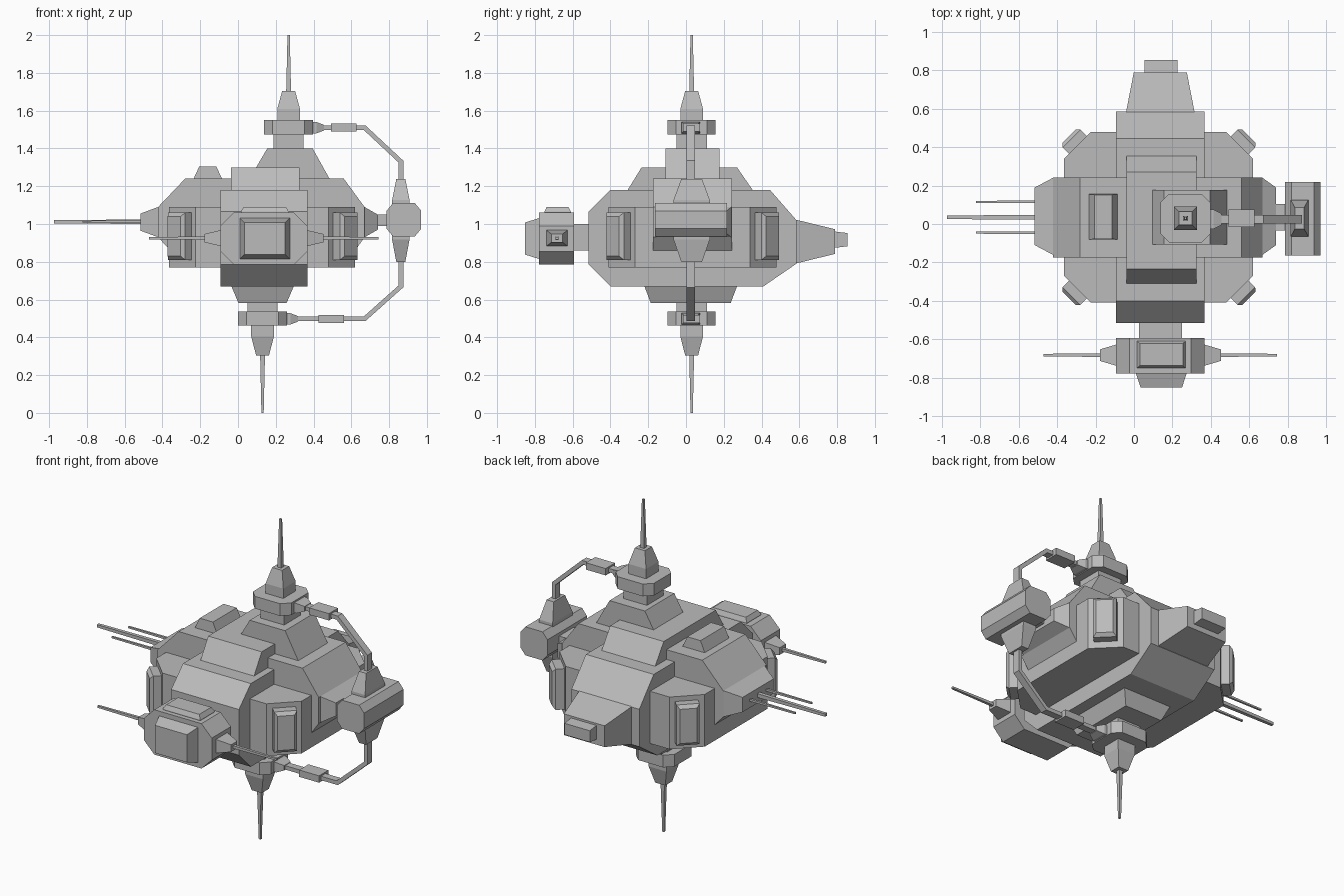
import bpy, bmesh, math
from mathutils import Vector, Matrix

if bpy.data.objects.get("Cube"):
    bpy.data.objects.remove(bpy.data.objects["Cube"])

GREY = bpy.data.materials.new("hull grey")
GREY.use_nodes = True
COL = (0.5, 0.5, 0.5, 1)
GREY.diffuse_color = COL
GREY.node_tree.nodes["Principled BSDF"].inputs["Base Color"].default_value = COL

CX, CY = 0.13, 0.03      # hull centre
TOP_X = 0.268            # upper mast centre


def loft(name, rings):
    """Solid skinned through rings of points with equal counts."""
    bm = bmesh.new()
    vs = [[bm.verts.new(p) for p in ring] for ring in rings]
    n = len(vs[0])
    for a, b in zip(vs, vs[1:]):
        for i in range(n):
            j = (i + 1) % n
            bm.faces.new((a[i], a[j], b[j], b[i]))
    bm.faces.new(vs[0])
    bm.faces.new(vs[-1])
    bmesh.ops.recalc_face_normals(bm, faces=bm.faces)
    me = bpy.data.meshes.new(name)
    bm.to_mesh(me)
    bm.free()
    me.materials.append(GREY)
    ob = bpy.data.objects.new(name, me)
    bpy.context.collection.objects.link(ob)
    return ob


def place(axis, u, v, w):
    """Point at w along axis; u, v fill the other axes in x, y, z order."""
    p = [u, v]
    p.insert("xyz".index(axis), w)
    return Vector(p)


def prism(name, axis, outline, lo, hi):
    return loft(name, [[place(axis, u, v, w) for u, v in outline] for w in (lo, hi)])


def taper(name, axis, centre, *steps):
    """Rectangular column; each step is (position, half u, half v)."""
    u, v = centre
    corners = ((-1, -1), (1, -1), (1, 1), (-1, 1))
    return loft(name, [[place(axis, u + a * hu, v + b * hv, w) for a, b in corners]
                       for w, hu, hv in steps])


def octagon(u0, u1, v0, v1, cu, cv):
    return [(u0 + cu, v0), (u1 - cu, v0), (u1, v0 + cv), (u1, v1 - cv),
            (u1 - cu, v1), (u0 + cu, v1), (u0, v1 - cv), (u0, v0 + cv)]


def rod(name, path, hw, hy):
    """Rectangular pipe following a path in the xz plane, with mitred bends."""
    pts = [Vector((x, 0, z)) for x, z in path]
    rings = []
    for i, p in enumerate(pts):
        d1 = (p - pts[i - 1]).normalized() if i else (pts[1] - p).normalized()
        d2 = (pts[i + 1] - p).normalized() if i < len(pts) - 1 else d1
        t = (d1 + d2).normalized()
        side = Vector((-t.z, 0, t.x)) * hw / t.dot(d1)
        y = Vector((0, hy, 0))
        c = p + Vector((0, CY - 0.005, 0))
        rings.append([c + side + y, c + side - y, c - side - y, c - side + y])
    loft(name, rings)


# Hull: corner core, fore-aft body, cross body and raised deck
prism("hull_core", "z", octagon(-0.365, 0.62, -0.41, 0.48, 0.14, 0.14), 0.77, 1.09)
prism("long_body", "x", [(-0.4, 0.67), (0.41, 0.67), (0.585, 0.79), (0.585, 1.02),
                         (0.445, 1.18), (-0.4, 1.18), (-0.515, 1.065), (-0.515, 0.785)],
      -0.093, 0.367)
prism("cross_body", "y", [(-0.28, 0.775), (0.56, 0.775), (0.67, 0.93), (0.67, 1.09),
                          (0.56, 1.24), (-0.28, 1.24), (-0.423, 1.09), (-0.423, 0.93)],
      -0.175, 0.243)
prism("upper_deck", "x", [(-0.315, 1.17), (0.36, 1.17), (0.27, 1.3), (-0.235, 1.3)],
      -0.038, 0.325)
taper("deck_hatch", "z", (-0.16, 0.037), (1.23, 0.075, 0.118),
      (1.24, 0.075, 0.118), (1.305, 0.045, 0.115))

# Corner panels on the four chamfers
for sx in (-1, 1):
    for sy in (-1, 1):
        panel = taper("corner_panel", "x", (0, 0), (-0.02, 0.065, 0.125),
                      (0.05, 0.065, 0.125), (0.068, 0.048, 0.105))
        panel.matrix_world = (Matrix.Translation((CX + sx * 0.42, 0.035 + sy * 0.375, 0.935))
                              @ Matrix.Rotation(math.atan2(sy, sx), 4, "Z"))

# Upper mast
prism("mast_base", "y", [(0.055, 1.23), (0.49, 1.23), (0.395, 1.4), (0.155, 1.4)],
      -0.108, 0.177)
taper("upper_neck", "z", (TOP_X, CY), (1.39, 0.08, 0.08), (1.48, 0.08, 0.08))
# Lower mast
taper("keel_base", "z", (CX, 0.025), (0.68, 0.17, 0.25), (0.67, 0.165, 0.245),
      (0.583, 0.128, 0.212))
taper("lower_neck", "z", (CX, CY), (0.59, 0.08, 0.08), (0.53, 0.08, 0.08))
# Collar, cone and needle for both masts
for part, x, s, base, cone, tip, end in (
        ("upper", TOP_X, 1, 1.475, 1.61, 1.705, 2.0),
        ("lower", CX, -1, 0.538, 0.405, 0.303, 0.0)):
    top = base + s * 0.075
    prism(part + "_collar", "z", octagon(x - 0.13, x + 0.13, CY - 0.127, CY + 0.127,
                                         0.045, 0.045), base, top)
    taper(part + "_cone", "z", (x, CY), (top - s * 0.01, 0.06, 0.06),
          (cone, 0.06, 0.06), (tip, 0.034, 0.034))
    taper(part + "_needle", "z", (x, CY), (tip - s * 0.01, 0.013, 0.013), (end, 0.006, 0.006))

# Side pod with its necks and the two feed pipes
prism("side_pod", "y", octagon(0.787, 0.97, 0.935, 1.11, 0.033, 0.04), -0.165, 0.218)
for s, far in ((1, 1.238), (-1, 0.8)):
    near = 1.022 + s * 0.08
    taper("pod_neck", "z", (0.862, CY), (near, 0.046, 0.096),
          (near + s * 0.025, 0.046, 0.096), (far, 0.024, 0.055))
rod("upper_pipe", [(0.38, 1.51), (0.67, 1.51), (0.863, 1.33), (0.863, 1.23)], 0.012, 0.022)
rod("lower_pipe", [(0.24, 0.498), (0.67, 0.498), (0.863, 0.67), (0.863, 0.81)], 0.012, 0.022)
for x0, box, z in ((0.395, 0.492, 1.51), (0.257, 0.425, 0.498)):
    taper("pipe_socket", "x", (CY - 0.005, z), (x0, 0.05, 0.03), (x0 + 0.02, 0.05, 0.03),
          (x0 + 0.06, 0.03, 0.015))
    taper("pipe_coupler", "x", (CY, z), (box, 0.045, 0.021), (box + 0.135, 0.045, 0.021))

# Cross body end caps, pod link and right-hand antennas
taper("left_cap", "x", (0.04, 1.01), (0.66, 0.2, 0.08), (0.67, 0.2, 0.08), (0.74, 0.15, 0.04))
taper("right_cap", "x", (0.04, 1.01), (-0.41, 0.2, 0.08), (-0.423, 0.2, 0.08),
      (-0.517, 0.15, 0.045))
taper("pod_link", "x", (0.035, 1.02), (0.73, 0.07, 0.03), (0.8, 0.07, 0.03))
for y, end, r in ((0.035, -0.975, 0.012), (0.115, -0.823, 0.007), (-0.045, -0.823, 0.007)):
    taper("side_antenna", "x", (y, 1.012), (-0.5, r, r), (end, r * 0.8, r * 0.7))

# Front pod
prism("front_pod", "y", octagon(-0.093, 0.367, 0.785, 1.06, 0.07, 0.07), -0.778, -0.593)
taper("front_link", "y", (0.138, 0.93), (-0.6, 0.113, 0.07), (-0.5, 0.113, 0.07))
taper("front_window", "y", (0.142, 0.923), (-0.77, 0.132, 0.108), (-0.778, 0.132, 0.108),
      (-0.852, 0.108, 0.085))
taper("front_pod_hatch", "z", (0.142, -0.68), (1.05, 0.127, 0.07), (1.065, 0.127, 0.07),
      (1.09, 0.112, 0.058))
for s in (-1, 1):
    side = 0.137 + s * 0.22
    taper("front_socket", "x", (-0.683, 0.925), (side, 0.055, 0.042),
          (side + s * 0.01, 0.055, 0.042), (0.137 + s * 0.315, 0.03, 0.022))
    taper("front_antenna", "x", (-0.683, 0.925), (0.137 + s * 0.3, 0.009, 0.009),
          (0.137 + s * 0.608, 0.007, 0.006))

# Tail
taper("tail_cone", "y", (0.137, 0.907), (0.57, 0.178, 0.115), (0.585, 0.178, 0.115),
      (0.79, 0.138, 0.065))
taper("tail_block", "y", (0.14, 0.917), (0.77, 0.086, 0.045), (0.855, 0.086, 0.035))
